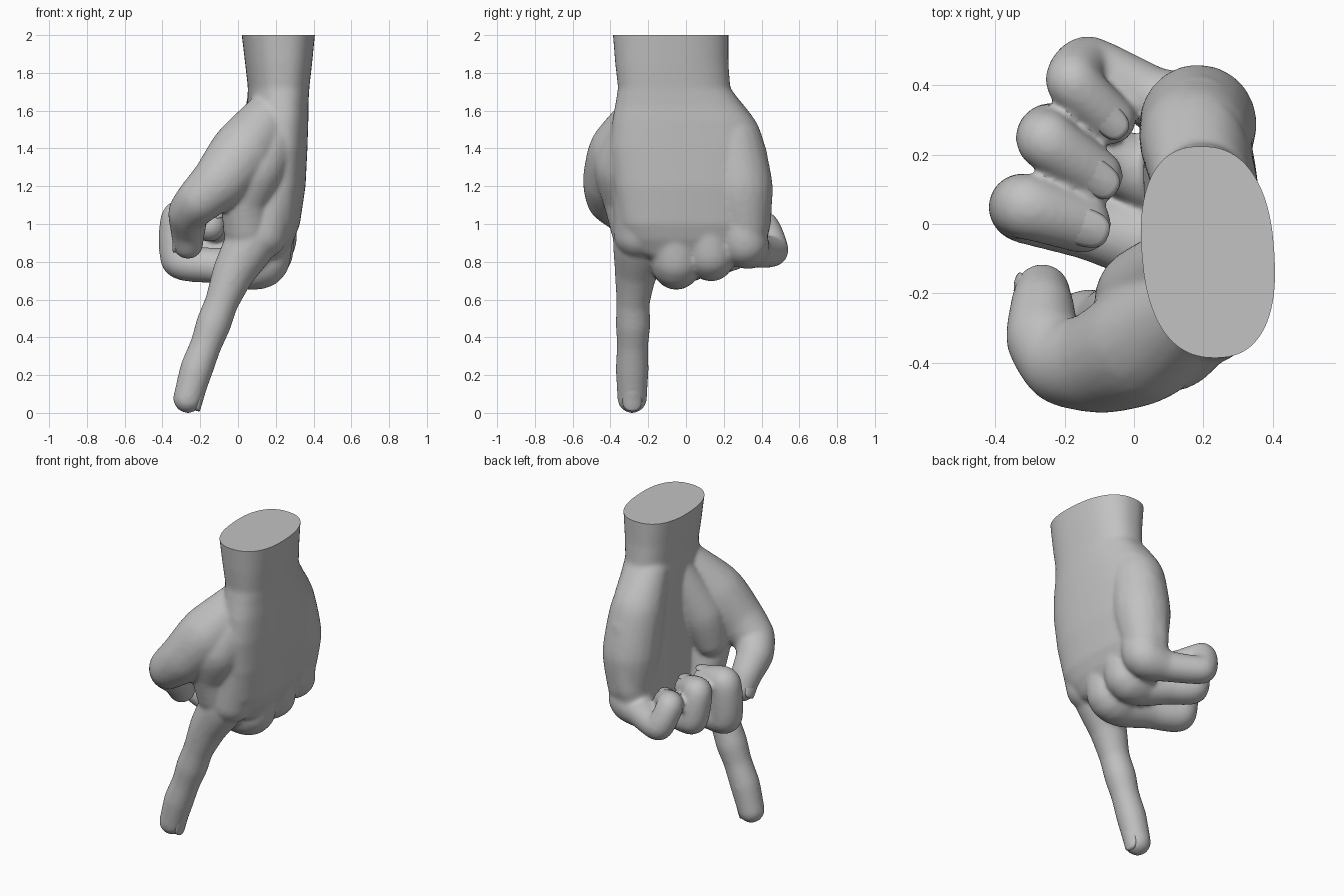
import bpy, bmesh, math
from mathutils import Vector

if "Cube" in bpy.data.objects:
    bpy.data.objects.remove(bpy.data.objects["Cube"])

grey = bpy.data.materials.new("plain grey")
grey.use_nodes = True
grey.diffuse_color = (0.54, 0.54, 0.54, 1)
grey.node_tree.nodes["Principled BSDF"].inputs["Base Color"].default_value = grey.diffuse_color


def new_object(name, bm):
    mesh = bpy.data.meshes.new(name)
    bm.to_mesh(mesh)
    bm.free()
    mesh.materials.append(grey)
    obj = bpy.data.objects.new(name, mesh)
    bpy.context.collection.objects.link(obj)
    return obj


def limb(bm, path, step=0.02, tension=0.3):
    """Chain of balls along a smooth path of (x, y, z, radius) stops."""
    path = [Vector(p) for p in path]
    padded = [path[0]] + path + [path[-1]]
    for before, a, b, after in zip(padded, padded[1:], padded[2:], padded[3:]):
        leave, arrive = (b - before) * tension, (after - a) * tension
        count = max(2, int((b - a).length / step))
        for i in range(count + 1):
            t = i / count
            ease = t * t * (3 - 2 * t)
            p = a.lerp(b, ease) + leave * t * (1 - t) ** 2 - arrive * t * t * (1 - t)
            made = bmesh.ops.create_icosphere(bm, subdivisions=3, radius=p[3] + 0.005)
            bmesh.ops.translate(bm, verts=made["verts"], vec=p.to_3d())


def loft(bm, sections, sides=40, power=2.4, lean=0.02):
    """Closed skin through rounded sections of (z, x min, x max, y min, y max)."""
    rings = []
    for z, x0, x1, y0, y1 in sections:
        ring = []
        for i in range(sides):
            t = math.tau * i / sides
            c, s = math.cos(t), math.sin(t)
            u = math.copysign(abs(c) ** (2 / power), c)
            v = math.copysign(abs(s) ** (2 / power), s)
            x = (x0 + x1 + u * (x1 - x0)) / 2 - lean * v
            ring.append(bm.verts.new((x, (y0 + y1 + v * (y1 - y0)) / 2, z)))
        rings.append(ring)
    for low, high in zip(rings, rings[1:]):
        for i in range(sides):
            j = (i + 1) % sides
            bm.faces.new((low[i], low[j], high[j], high[i]))
    bm.faces.new(rings[0][::-1])
    bm.faces.new(rings[-1])


def nail(name, centre, along, normal, radius, length, width):
    """Rounded plate wrapped over a fingertip; centre lies on the finger axis."""
    centre, along = Vector(centre), Vector(along).normalized()
    normal = Vector(normal)
    normal = (normal - along * normal.dot(along)).normalized()
    side = normal.cross(along)
    bm = bmesh.new()
    previous, sides = None, 32
    for size, lift in [(0.02, 0.006), (0.4, 0.006), (0.75, 0.006), (0.95, 0.004), (1, -0.012)]:
        ring = []
        for i in range(sides):
            t = math.tau * i / sides
            c, s = math.cos(t), math.sin(t)
            a = size * math.copysign(abs(c) ** 0.75, c) * length
            b = size * math.copysign(abs(s) ** 0.75, s) * width / radius
            r = radius + lift
            ring.append(bm.verts.new(centre + along * a + side * r * math.sin(b) + normal * r * math.cos(b)))
        if previous:
            for i in range(sides):
                j = (i + 1) % sides
                bm.faces.new((previous[i], ring[i], ring[j], previous[j]))
        else:
            bm.faces.new(ring)
        previous = ring
    bmesh.ops.recalc_face_normals(bm, faces=bm.faces)
    obj = new_object(name, bm)
    obj.data.shade_smooth()


# Wrist and palm
bm = bmesh.new()
loft(bm, [
    (0.78, 0.05, 0.19, -0.13, 0.28),
    (0.84, 0.04, 0.25, -0.24, 0.38),
    (0.92, 0.03, 0.295, -0.31, 0.43),
    (1.0, 0.03, 0.325, -0.35, 0.45),
    (1.2, 0.04, 0.355, -0.38, 0.46),
    (1.4, 0.05, 0.365, -0.40, 0.425),
    (1.55, 0.05, 0.37, -0.39, 0.36),
    (1.63, 0.05, 0.37, -0.375, 0.3),
    (1.72, 0.055, 0.375, -0.36, 0.235),
    (1.85, 0.04, 0.39, -0.375, 0.225),
    (2.1, 0.01, 0.415, -0.395, 0.225),
])

# Heel of the palm
limb(bm, [(0.16, 0.14, 1.65, 0.11), (0.175, 0.24, 1.45, 0.155), (0.185, 0.29, 1.2, 0.165), (0.18, 0.31, 1.0, 0.13)])
# Thumb
limb(bm, [(0.18, -0.22, 1.58, 0.13), (0.03, -0.34, 1.38, 0.17), (-0.09, -0.395, 1.23, 0.147),
          (-0.2, -0.4, 1.13, 0.12), (-0.26, -0.33, 1.06, 0.105), (-0.265, -0.24, 0.97, 0.088),
          (-0.265, -0.195, 0.895, 0.076)])
# Ball of the thumb and web towards the index finger
limb(bm, [(0.14, -0.1, 1.58, 0.1), (0.03, -0.2, 1.3, 0.13), (-0.01, -0.23, 1.13, 0.1)])
limb(bm, [(0.2, -0.24, 1.5, 0.14), (0.1, -0.33, 1.3, 0.15), (0.04, -0.31, 1.13, 0.125), (0.05, -0.27, 0.98, 0.125)])
limb(bm, [(0.2, -0.25, 1.4, 0.13), (0.19, -0.25, 1.2, 0.13), (0.13, -0.25, 0.95, 0.13)])
# Index finger, pointing down
limb(bm, [(0.13, -0.24, 1.1, 0.13), (0.065, -0.25, 0.9, 0.132), (-0.02, -0.265, 0.75, 0.108),
          (-0.085, -0.28, 0.59, 0.085), (-0.13, -0.28, 0.47, 0.088), (-0.17, -0.283, 0.36, 0.079),
          (-0.22, -0.285, 0.23, 0.083), (-0.265, -0.285, 0.077, 0.074)])
# Middle finger, curled
limb(bm, [(0.2, -0.06, 1.1, 0.1), (0.14, -0.05, 0.81, 0.13), (0.04, -0.05, 0.77, 0.112),
          (-0.13, -0.01, 0.78, 0.09), (-0.31, 0.04, 0.81, 0.093), (-0.312, 0.05, 1.03, 0.09),
          (-0.15, 0.0, 0.99, 0.08)])
# Ring finger, curled
limb(bm, [(0.2, 0.1, 1.1, 0.1), (0.16, 0.13, 0.84, 0.125), (0.05, 0.14, 0.81, 0.1),
          (-0.09, 0.2, 0.83, 0.086), (-0.23, 0.26, 0.86, 0.086), (-0.25, 0.24, 1.03, 0.082),
          (-0.11, 0.14, 0.98, 0.074)])
# Little finger, curled
limb(bm, [(0.2, 0.27, 1.1, 0.1), (0.18, 0.31, 0.9, 0.122), (0.06, 0.36, 0.86, 0.088),
          (-0.13, 0.46, 0.86, 0.078), (-0.175, 0.41, 0.99, 0.075), (-0.065, 0.3, 0.95, 0.066)])

# Fuse everything into one smooth skin
hand = new_object("hand", bm)
fuse = hand.modifiers.new("fuse", "REMESH")
fuse.mode = "VOXEL"
fuse.voxel_size = 0.011
soften = hand.modifiers.new("soften", "SMOOTH")
soften.factor = 0.5
soften.iterations = 14
skin = bpy.data.meshes.new_from_object(hand.evaluated_get(bpy.context.evaluated_depsgraph_get()))
hand.modifiers.clear()

# Cut the wrist flat
bm = bmesh.new()
bm.from_mesh(skin)
cut = bmesh.ops.bisect_plane(bm, geom=bm.verts[:] + bm.edges[:] + bm.faces[:], plane_co=(0, 0, 2),
                             plane_no=(0, 0, 1), clear_outer=True)
edges = [e for e in cut["geom_cut"] if isinstance(e, bmesh.types.BMEdge)]
bmesh.ops.contextual_create(bm, geom=edges)
bm.to_mesh(hand.data)
bm.free()
bpy.data.meshes.remove(skin)
bpy.context.view_layer.objects.active = hand
hand.select_set(True)
bpy.ops.object.shade_smooth_by_angle(angle=math.radians(50))

# Nails
nail("index_nail", (-0.26, -0.285, 0.09), (-0.045, 0, -0.153), (1, 0, -0.3), 0.073, 0.066, 0.056)
nail("thumb_nail", (-0.265, -0.205, 0.91), (0, 0.045, -0.075), (-1, 0.1, 0), 0.076, 0.066, 0.056)
nail("middle_nail", (-0.165, 0.004, 0.994), (0.16, -0.05, -0.04), (0, -0.1, 1), 0.08, 0.085, 0.06)
nail("ring_nail", (-0.125, 0.152, 0.985), (0.14, -0.1, -0.05), (0, -0.1, 1), 0.075, 0.08, 0.055)
nail("little_nail", (-0.083, 0.317, 0.956), (0.11, -0.11, -0.04), (0, -0.1, 1), 0.067, 0.07, 0.048)
